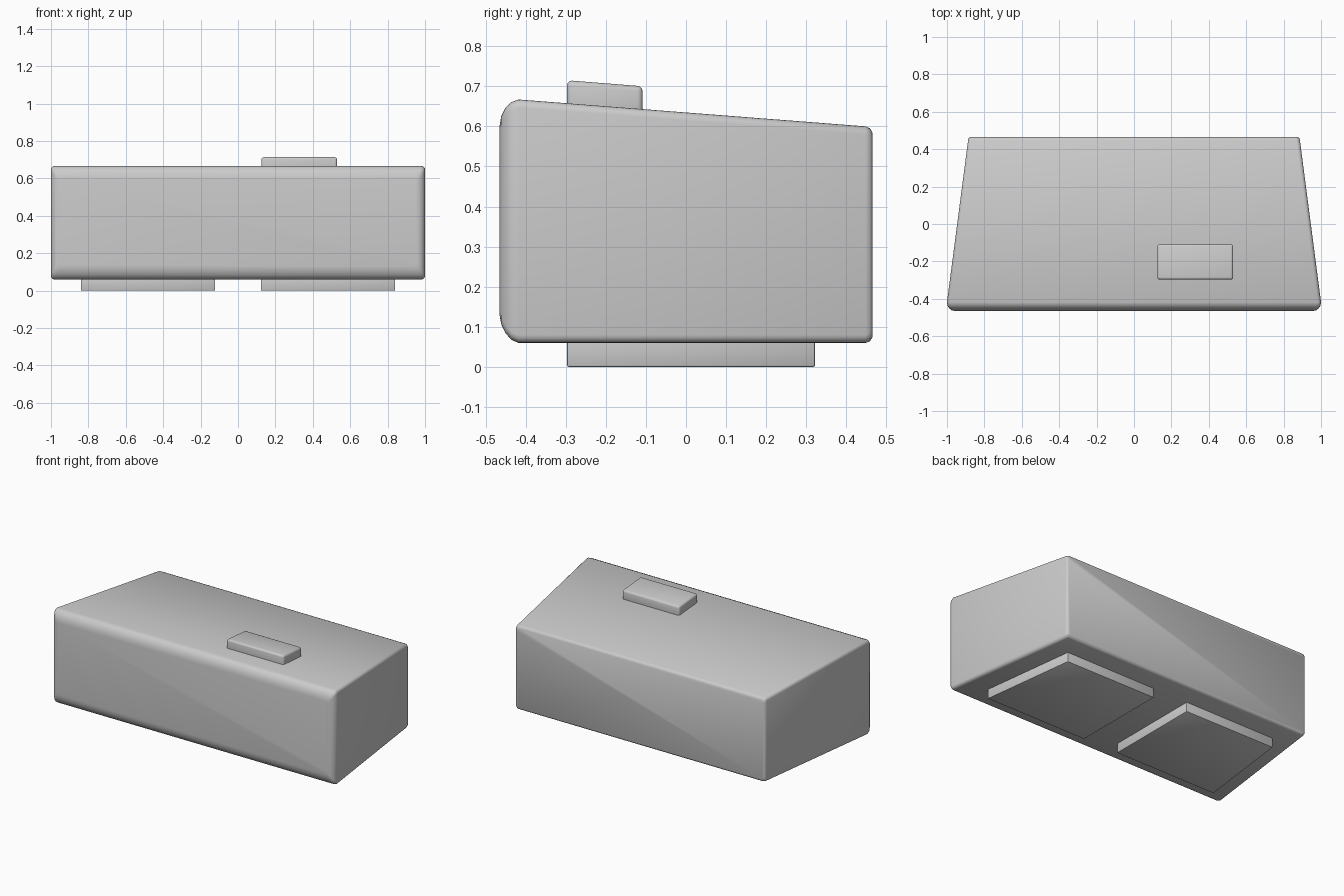
import bpy, bmesh, math

if "Cube" in bpy.data.objects:
    bpy.data.objects.remove(bpy.data.objects["Cube"])


def finish(bm, name, bevel=0.0, segments=3, angle=40):
    bmesh.ops.recalc_face_normals(bm, faces=bm.faces)
    if bevel:
        bmesh.ops.bevel(bm, geom=bm.edges[:], offset=bevel, segments=segments,
                        profile=0.5, affect='EDGES')
    mesh = bpy.data.meshes.new(name)
    bm.to_mesh(mesh)
    bm.free()
    ob = bpy.data.objects.new(name, mesh)
    bpy.context.collection.objects.link(ob)
    bpy.ops.object.select_all(action='DESELECT')
    ob.select_set(True)
    bpy.context.view_layer.objects.active = ob
    bpy.ops.object.shade_smooth_by_angle(angle=math.radians(angle))
    return ob


def loft(bm, rings):
    loops = [[bm.verts.new(p) for p in ring] for ring in rings]
    for a, b in zip(loops, loops[1:]):
        for i in range(len(a)):
            j = (i + 1) % len(a)
            bm.faces.new((a[i], a[j], b[j], b[i]))
    bm.faces.new(loops[0])
    bm.faces.new(loops[-1][::-1])


def rounded_section(y, hx, z0, z1, r=0.02, n=4):
    pts = []
    for k, (sx, cz) in enumerate(((1, z1 - r), (-1, z1 - r), (-1, z0 + r), (1, z0 + r))):
        for i in range(n + 1):
            t = math.pi / 2 * (k + i / n)
            pts.append((sx * (hx - r) + r * math.cos(t), y, cz + r * math.sin(t)))
    return pts


# Tapered body: soft front edge, tight back edge (y, half width, bottom, top)
sections = [(-0.465, 0.958, 0.130, 0.600), (-0.461, 0.975, 0.107, 0.625),
            (-0.450, 0.989, 0.084, 0.647), (-0.436, 0.997, 0.068, 0.660),
            (-0.418, 1.000, 0.060, 0.667), (0.448, 0.887, 0.060, 0.600),
            (0.459, 0.884, 0.064, 0.595), (0.465, 0.876, 0.074, 0.584)]
bm = bmesh.new()
loft(bm, [rounded_section(*s) for s in sections])
finish(bm, "body")

# Snooze-style button following the sloping top
bm = bmesh.new()
loft(bm, [[(0.125, y, 0.62), (0.53, y, 0.62), (0.53, y, z), (0.125, y, z)]
          for y, z in ((-0.297, 0.715), (-0.108, 0.700))])
finish(bm, "top_button", 0.013)

# Two feet whose outer sides follow the body taper
for side, label in ((1, "right"), (-1, "left")):
    bm = bmesh.new()
    loft(bm, [[(side * 0.122, y, 0), (side * x, y, 0),
               (side * x, y, 0.085), (side * 0.122, y, 0.085)]
              for y, x in ((-0.297, 0.84), (0.322, 0.762))])
    finish(bm, label + "_foot", 0.005, 2)
